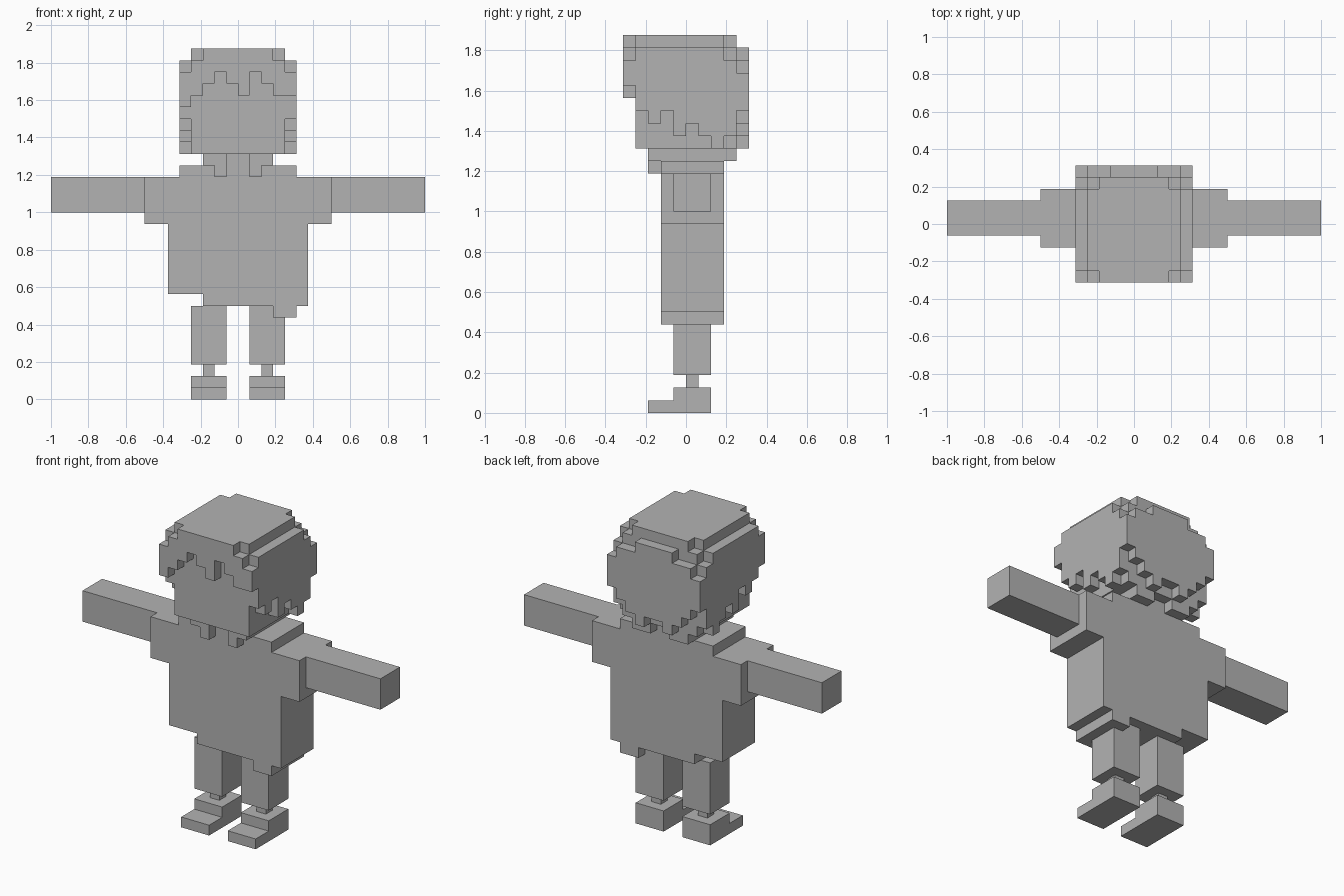
import bpy, bmesh
from mathutils import Vector

if "Cube" in bpy.data.objects:
    bpy.data.objects.remove(bpy.data.objects["Cube"])

U = 2 / 32  # one block
grey = bpy.data.materials.new("plain grey")
grey.diffuse_color = (0.45, 0.45, 0.45, 1)
grey.use_nodes = True
grey.node_tree.nodes["Principled BSDF"].inputs["Base Color"].default_value = grey.diffuse_color


def box(x0, x1, y0, y1, z0, z1):
    return {(x, y, z) for x in range(x0, x1) for y in range(y0, y1) for z in range(z0, z1)}


def mirrored(cells):
    return cells | {(-1 - x, y, z) for x, y, z in cells}


def part(name, cells):
    """Skin a set of unit blocks with outer faces and merge the flat areas."""
    bm = bmesh.new()
    for c in cells:
        for axis in range(3):
            for s in (0, 1):
                n = list(c)
                n[axis] += 2 * s - 1
                if tuple(n) in cells:
                    continue
                a, b = (axis + 1) % 3, (axis + 2) % 3
                corners = []
                for da, db in ((0, 0), (1, 0), (1, 1), (0, 1)):
                    v = Vector(c)
                    v[axis] += s
                    v[a] += da
                    v[b] += db
                    corners.append(bm.verts.new(v * U))
                bm.faces.new(corners if s else corners[::-1])
    bmesh.ops.remove_doubles(bm, verts=bm.verts, dist=1e-4)
    bmesh.ops.dissolve_limit(bm, angle_limit=0.01, verts=bm.verts, edges=bm.edges)
    me = bpy.data.meshes.new(name)
    bm.to_mesh(me)
    bm.free()
    me.materials.append(grey)
    ob = bpy.data.objects.new(name, me)
    bpy.context.collection.objects.link(ob)


# Feet, ankles, legs and arms on both sides
for side in ("left", "right"):
    limbs = {
        "shoe": box(1, 4, -3, 2, 0, 1) | box(1, 4, -1, 2, 1, 2),
        "ankle": box(2, 3, 0, 1, 2, 3),
        "leg": box(1, 4, -1, 2, 3, 8),
        "arm": box(8, 16, -1, 2, 16, 19),
    }
    for name, cells in limbs.items():
        if side == "left":
            cells = {(-1 - x, y, z) for x, y, z in cells}
        part(side + "_" + name, cells)

# Shirt with sleeves, shoulders and uneven hem
shirt = box(-6, 6, -2, 3, 9, 19) | box(-8, 8, -2, 3, 15, 19) | box(-5, 5, -2, 3, 19, 20)
shirt |= box(-3, 6, -2, 3, 8, 9) | box(3, 5, -2, 3, 7, 8)
part("shirt", shirt)

# Neck and collar with two front tabs
part("neck", box(-3, 3, -2, 3, 20, 21))
part("collar", mirrored(box(1, 3, -3, -2, 20, 21) | box(1, 2, -3, -2, 19, 20)))

# Head
part("head", box(-4, 4, -4, 4, 21, 29))

# Hair: crown with clipped back corners
hair = box(-4, 4, -4, 4, 29, 30) - mirrored(box(3, 4, 3, 4, 29, 30))
# Jagged fringe, lower edge of each column from left to right
for x, low in zip(range(-5, 5), (25, 26, 27, 28, 27, 26, 28, 27, 26, 26)):
    reach = max(x, -1 - x)
    hair |= box(x, x + 1, -5, -4, low, {4: 28, 3: 29}.get(reach, 30))
# Side hair, lower edge of each column from front to back
for y, low in zip(range(-4, 4), (24, 23, 24, 22, 23, 22, 21, 22)):
    hair |= mirrored(box(4, 5, y, y + 1, low, 28 if y == 3 else 29))
# Back hair
for x, low in zip(range(-5, 5), (24, 23, 22, 21, 22, 22, 21, 22, 23, 24)):
    reach = max(x, -1 - x)
    hair |= box(x, x + 1, 4, 5, low, {4: 27, 3: 28, 2: 28}.get(reach, 29))
part("hair", hair)

# Wisps at the nape
part("nape_hair", mirrored(box(1, 3, 3, 4, 20, 21)))
